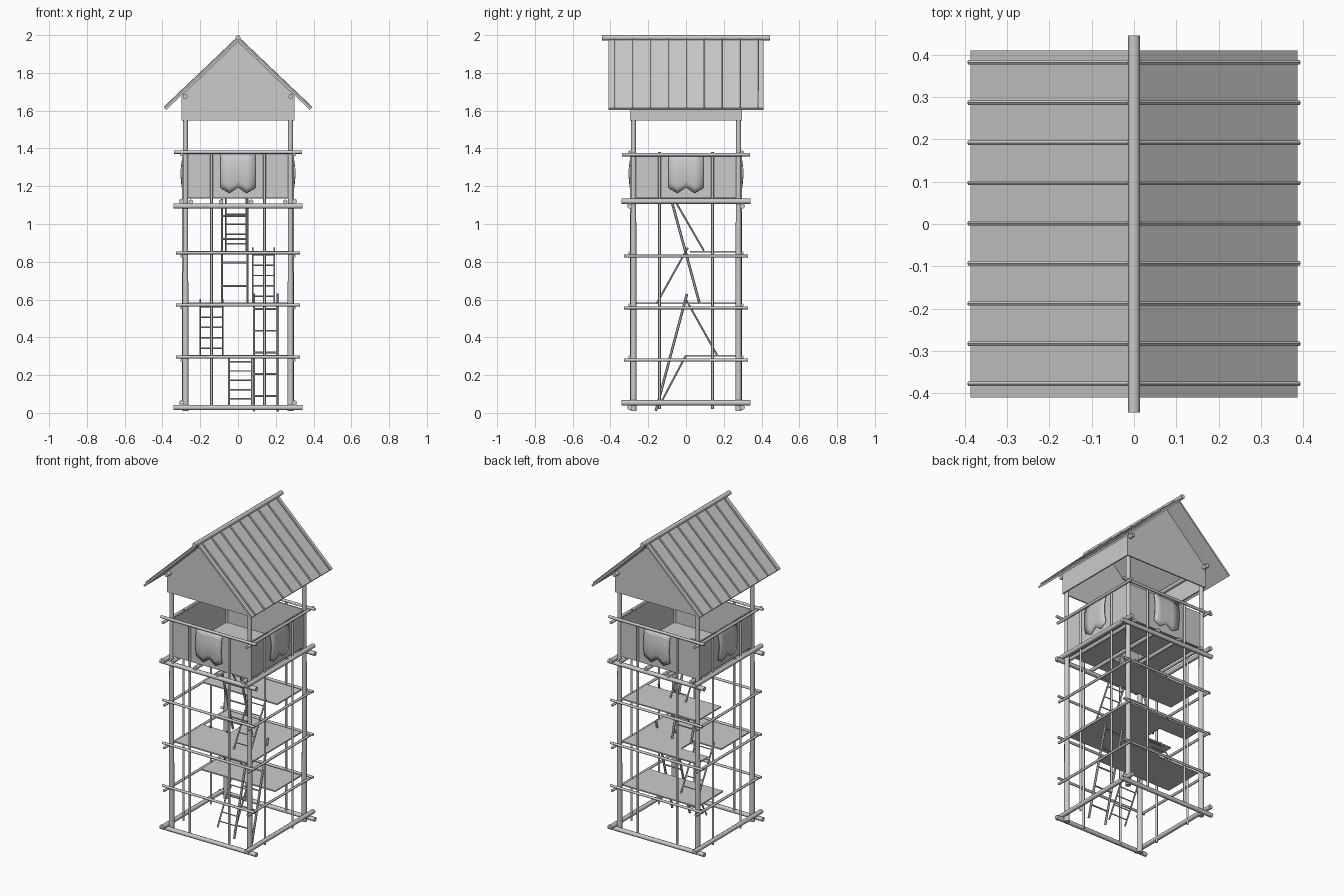
import bpy, bmesh, math
from mathutils import Vector

if "Cube" in bpy.data.objects:
    bpy.data.objects.remove(bpy.data.objects["Cube"])

def finish(name, bm, smooth=False):
    bmesh.ops.recalc_face_normals(bm, faces=bm.faces)
    me = bpy.data.meshes.new(name)
    bm.to_mesh(me)
    bm.free()
    ob = bpy.data.objects.new(name, me)
    bpy.context.collection.objects.link(ob)
    if smooth:
        bpy.ops.object.select_all(action='DESELECT')
        ob.select_set(True)
        bpy.context.view_layer.objects.active = ob
        bpy.ops.object.shade_smooth_by_angle(angle=math.radians(50))
    return ob

def add_pole(bm, a, b, r, r2=None, sides=8):
    a, b = Vector(a), Vector(b)
    rot = (b - a).to_track_quat('Z', 'Y').to_matrix().to_4x4()
    rot.translation = (a + b) / 2
    bmesh.ops.create_cone(bm, cap_ends=True, segments=sides, radius1=r, radius2=r2 or r,
                          depth=(b - a).length, matrix=rot)

def poles(name, items, sides=8):
    bm = bmesh.new()
    for it in items:
        add_pole(bm, *it, sides=sides)
    return finish(name, bm, True)

def add_prism(bm, pts, off):
    """Flat outline pushed along an offset."""
    f = bm.faces.new([bm.verts.new(p) for p in pts])
    ex = bmesh.ops.extrude_face_region(bm, geom=[f])
    bmesh.ops.translate(bm, vec=off, verts=[v for v in ex['geom'] if isinstance(v, bmesh.types.BMVert)])

def prism(name, pts, off):
    bm = bmesh.new()
    add_prism(bm, pts, off)
    return finish(name, bm)

def slab(name, x0, x1, y0, y1, z, t=0.008):
    return prism(name, [(x0, y0, z), (x1, y0, z), (x1, y1, z), (x0, y1, z)], (0, 0, -t))

S = (-1, 1)
P = 0.278

# corner posts
poles('corner_posts', [((sx * P, sy * P, 0.01), (sx * P, sy * P, 1.69), 0.017, 0.013)
                       for sx in S for sy in S], 10)

# horizontal frames: height of x poles, height of y poles, radius, half length
for name, zx, zy, r, h in [('base_frame', 0.028, 0.053, 0.014, 0.342),
                           ('lower_rails', 0.296, 0.28, 0.008, 0.328),
                           ('middle_rails', 0.571, 0.556, 0.008, 0.328),
                           ('upper_rails', 0.847, 0.83, 0.008, 0.328),
                           ('deck_frame', 1.095, 1.12, 0.014, 0.342),
                           ('parapet_rails', 1.38, 1.367, 0.009, 0.34)]:
    o = P + 0.02
    poles(name, [((-h, s * o, zx), (h, s * o, zx), r) for s in S] +
                [((s * o, -h, zy), (s * o, h, zy), r) for s in S])

# thin upright struts, two on each side
struts = []
for s in S:
    for t in S:
        struts.append(((t * 0.14, s * 0.29, 0.02), (t * 0.14, s * 0.29, 1.38), 0.007))
        struts.append(((s * 0.29, t * 0.14, 0.02), (s * 0.29, t * 0.14, 1.38), 0.007))
poles('upright_struts', struts)

# lookout deck with a hatch, and its joists
poles('deck_joists', [((x, -0.31, 1.118), (x, 0.31, 1.118), 0.012) for x in (-0.25, -0.09, 0.07, 0.25)])
D = 0.275
slab('deck_back', -D, D, 0.0, D, 1.142)
slab('deck_front', -D, D, -D, -0.15, 1.142)
slab('deck_left', -D, -0.08, -0.15, 0.0, 1.142)
slab('deck_right', 0.06, D, -0.15, 0.0, 1.142)

# parapet boards
for s in S:
    n = 'front' if s < 0 else 'back'
    prism('parapet_' + n, [(-D, s * D, 1.137), (D, s * D, 1.137), (D, s * D, 1.37), (-D, s * D, 1.37)],
          (0, s * 0.008, 0))
    n = 'left' if s < 0 else 'right'
    prism('parapet_' + n, [(s * D, -D, 1.137), (s * D, D, 1.137), (s * D, D, 1.37), (s * D, -D, 1.37)],
          (s * 0.008, 0, 0))

# hanging cloths, bulging outward, with two-pointed hem
for i, side in enumerate(('front', 'right', 'back', 'left')):
    bm = bmesh.new()
    rows = []
    for k in range(7):
        t = k / 6
        out = 0.287 + 0.017 * math.sin(math.pi * min(1, t * 0.85 + 0.05))
        row = []
        for x, zb in zip((-0.092, -0.045, 0, 0.045, 0.092), (1.19, 1.163, 1.195, 1.163, 1.19)):
            a = i * math.pi / 2
            px, py = x, -out
            row.append(bm.verts.new((px * math.cos(a) - py * math.sin(a),
                                     px * math.sin(a) + py * math.cos(a), 1.372 + (zb - 1.372) * t)))
        rows.append(row)
    for r0, r1 in zip(rows, rows[1:]):
        for j in range(4):
            bm.faces.new((r0[j], r0[j + 1], r1[j + 1], r1[j]))
    ob = finish(side + '_cloth', bm, True)
    ob.modifiers.new('thickness', 'SOLIDIFY').thickness = 0.004

# landings: back half, whole floor with a ladder gap, back half
W = 0.265
slab('lower_landing', -W, W, 0.0, W, 0.306)
slab('middle_landing_front', -W, W, -W, 0.02, 0.584)
slab('middle_landing_back', -0.07, W, 0.02, W, 0.584)
slab('middle_landing_corner', -W, -0.07, 0.15, W, 0.584)
slab('upper_landing', -W, W, 0.02, W, 0.858)

# ladders: x range, foot (y, z), head (y, z), rung count, rail radius
def ladder(name, x0, x1, foot, head, rungs, r):
    items = [((x, *foot), (x, *head), r) for x in (x0, x1)]
    f, h = Vector(foot), Vector(head)
    for k in range(rungs):
        p = f.lerp(h, (k + 0.7) / (rungs + 0.4))
        items.append(((x0, *p), (x1, *p), r * 0.75))
    poles(name, items, 6)

ladder('ladder_ground_short', -0.048, 0.072, (-0.14, 0.04), (0.0, 0.305), 5, 0.005)
ladder('ladder_ground_long', 0.085, 0.21, (-0.16, 0.01), (0.005, 0.63), 5, 0.007)
ladder('ladder_lower', -0.2, -0.08, (0.165, 0.305), (0.0, 0.6), 5, 0.005)
ladder('ladder_middle', 0.078, 0.192, (-0.155, 0.58), (0.01, 0.875), 5, 0.005)
ladder('ladder_upper_long', -0.085, 0.05, (0.07, 0.586), (-0.078, 1.13), 4, 0.007)
ladder('ladder_upper_short', -0.065, 0.045, (0.095, 0.858), (-0.068, 1.14), 5, 0.005)

# gables and side aprons under the roof
for s in S:
    prism('front_gable' if s < 0 else 'back_gable',
          [(x, s * 0.288, z) for x, z in ((-0.298, 1.548), (0.298, 1.548), (0.298, 1.68),
                                          (0, 1.965), (-0.298, 1.68))], (0, s * 0.008, 0))
    prism('left_apron' if s < 0 else 'right_apron',
          [(s * 0.29, -0.29, 1.548), (s * 0.29, 0.29, 1.548), (s * 0.29, 0.29, 1.685),
           (s * 0.29, -0.29, 1.685)], (s * 0.008, 0, 0))

# eave plates and ridge pole
poles('eave_plates', [((s * 0.28, -0.33, 1.675), (s * 0.28, 0.33, 1.675), 0.013) for s in S])
poles('ridge_pole', [((0, -0.445, 1.986), (0, 0.445, 1.986), 0.014)])

# roof slopes with raised battens
for s in S:
    side = 'left' if s < 0 else 'right'
    prism(side + '_roof', [(0, -0.41, 1.982), (s * 0.387, -0.41, 1.614),
                           (s * 0.38, -0.41, 1.604), (0, -0.41, 1.967)], (0, 0.82, 0))
    poles(side + '_battens', [((0, -0.378 + 0.095 * k, 1.986), (s * 0.39, -0.378 + 0.095 * k, 1.615), 0.006)
                              for k in range(9)], 6)
